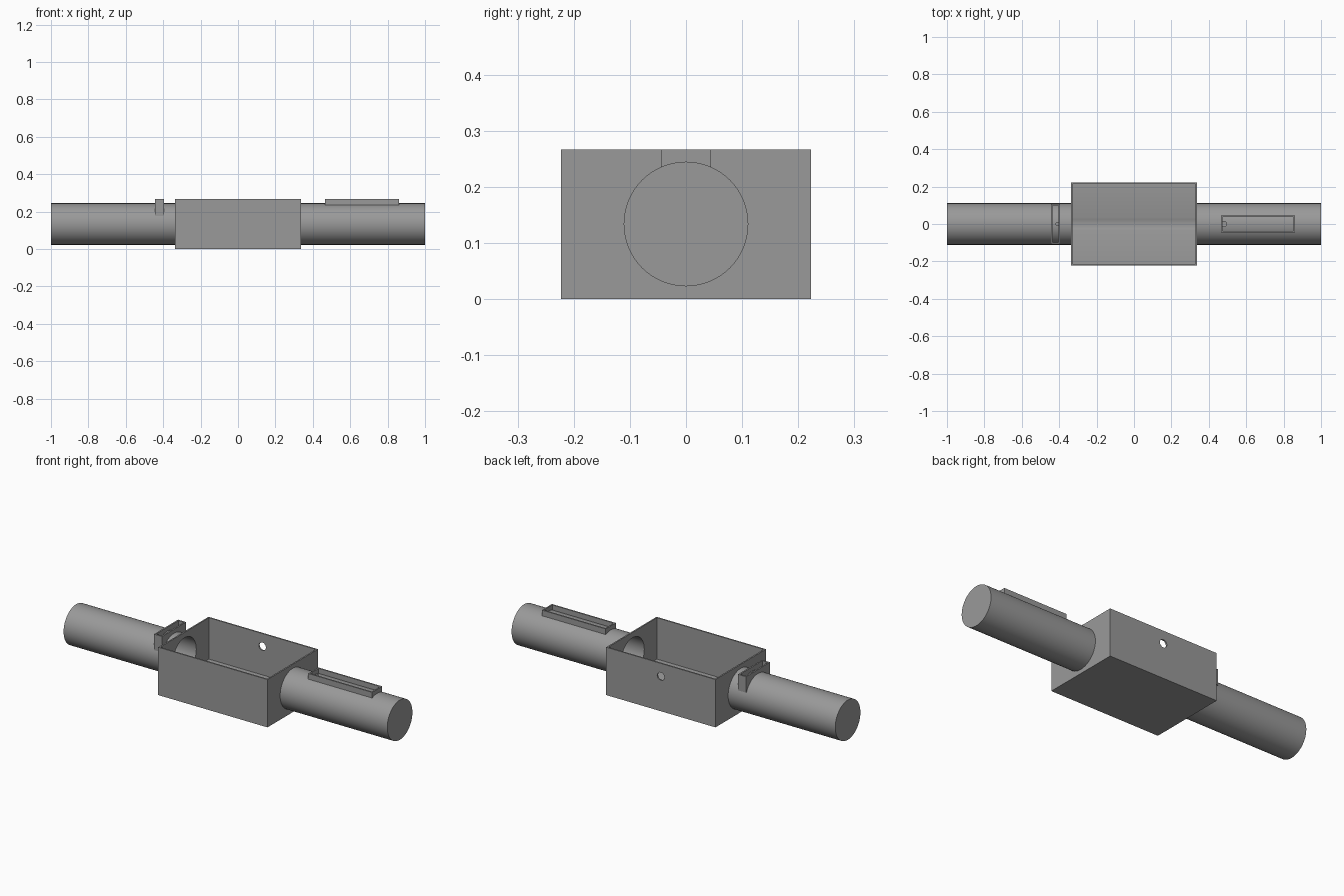
import bpy, math
from mathutils import Matrix

if "Cube" in bpy.data.objects:
    bpy.data.objects.remove(bpy.data.objects["Cube"])

AXIS_Z = 0.134      # height of the tube centre line
WALL = 0.008        # shell thickness
R_OUT, R_IN = 0.111, 0.103
TOP = 0.267
BOX_X, BOX_Y = 0.338, 0.2225

grey = bpy.data.materials.new("mid grey")
grey.diffuse_color = (0.32, 0.32, 0.32, 1)
grey.use_nodes = True
grey.node_tree.nodes["Principled BSDF"].inputs["Base Color"].default_value = grey.diffuse_color


def block(name, x0, x1, y0, y1, z0, z1):
    bpy.ops.mesh.primitive_cube_add(size=1)
    ob = bpy.context.object
    ob.name = name
    ob.data.transform(Matrix.Translation(((x0 + x1) / 2, (y0 + y1) / 2, (z0 + z1) / 2))
                      @ Matrix.Diagonal((x1 - x0, y1 - y0, z1 - z0, 1)))
    ob.data.materials.append(grey)
    return ob


def rod(name, axis, radius, centre, length, sides=72):
    bpy.ops.mesh.primitive_cylinder_add(vertices=sides, radius=radius, depth=length)
    ob = bpy.context.object
    ob.name = name
    turn = {"X": Matrix.Rotation(math.pi / 2, 4, "Y"),
            "Y": Matrix.Rotation(math.pi / 2, 4, "X"),
            "Z": Matrix.Identity(4)}[axis]
    ob.data.transform(Matrix.Translation(centre) @ turn)
    ob.data.materials.append(grey)
    return ob


def cut(target, *cutters):
    for c in cutters:
        mod = target.modifiers.new("cut", "BOOLEAN")
        mod.operation, mod.solver, mod.object = "DIFFERENCE", "EXACT", c
        bpy.ops.object.select_all(action="DESELECT")
        target.select_set(True)
        bpy.context.view_layer.objects.active = target
        bpy.ops.object.modifier_apply(modifier=mod.name)
        bpy.data.objects.remove(c)


def smooth(ob):
    bpy.ops.object.select_all(action="DESELECT")
    ob.select_set(True)
    bpy.context.view_layer.objects.active = ob
    bpy.ops.object.shade_smooth_by_angle(angle=math.radians(30))


def bore(radius=R_IN):
    return rod("bore_cutter", "X", radius, (0, 0, AXIS_Z), 1.98)


# Open-topped housing: thin walls, bored along its length, cable hole at the back
housing = block("housing", -BOX_X, BOX_X, -BOX_Y, BOX_Y, 0, TOP)
cut(housing,
    block("cavity", -BOX_X + WALL, BOX_X - WALL, -BOX_Y + WALL, BOX_Y - WALL, 0.036, TOP + 0.1),
    bore(),
    rod("back_hole", "Y", 0.022, (0, BOX_Y, 0.195), 0.1, 32))
smooth(housing)

# Hollow tubes with closed outer ends, each with a small hole under its tray
for side, name, hole_x, hole_r in ((-1, "left_tube", -0.41, 0.008), (1, "right_tube", 0.482, 0.014)):
    inner = BOX_X - 0.004
    tube = rod(name, "X", R_OUT, (side * (1 + inner) / 2, 0, AXIS_Z), 1 - inner)
    cut(tube, bore(), rod("small_hole", "Z", hole_r, (hole_x, 0, 0.24), 0.08, 24))
    smooth(tube)

# Open-topped frames sitting on the tubes
for name, x0, x1, half_y, z0 in (("cross_frame", -0.445, -0.395, 0.106, 0.178),
                                 ("long_tray", 0.465, 0.86, 0.0445, 0.234)):
    frame = block(name, x0, x1, -half_y, half_y, z0, TOP)
    cut(frame,
        block("pocket", x0 + WALL, x1 - WALL, -half_y + WALL, half_y - WALL, 0.1, TOP + 0.1),
        bore(R_OUT - 0.002))
    smooth(frame)
